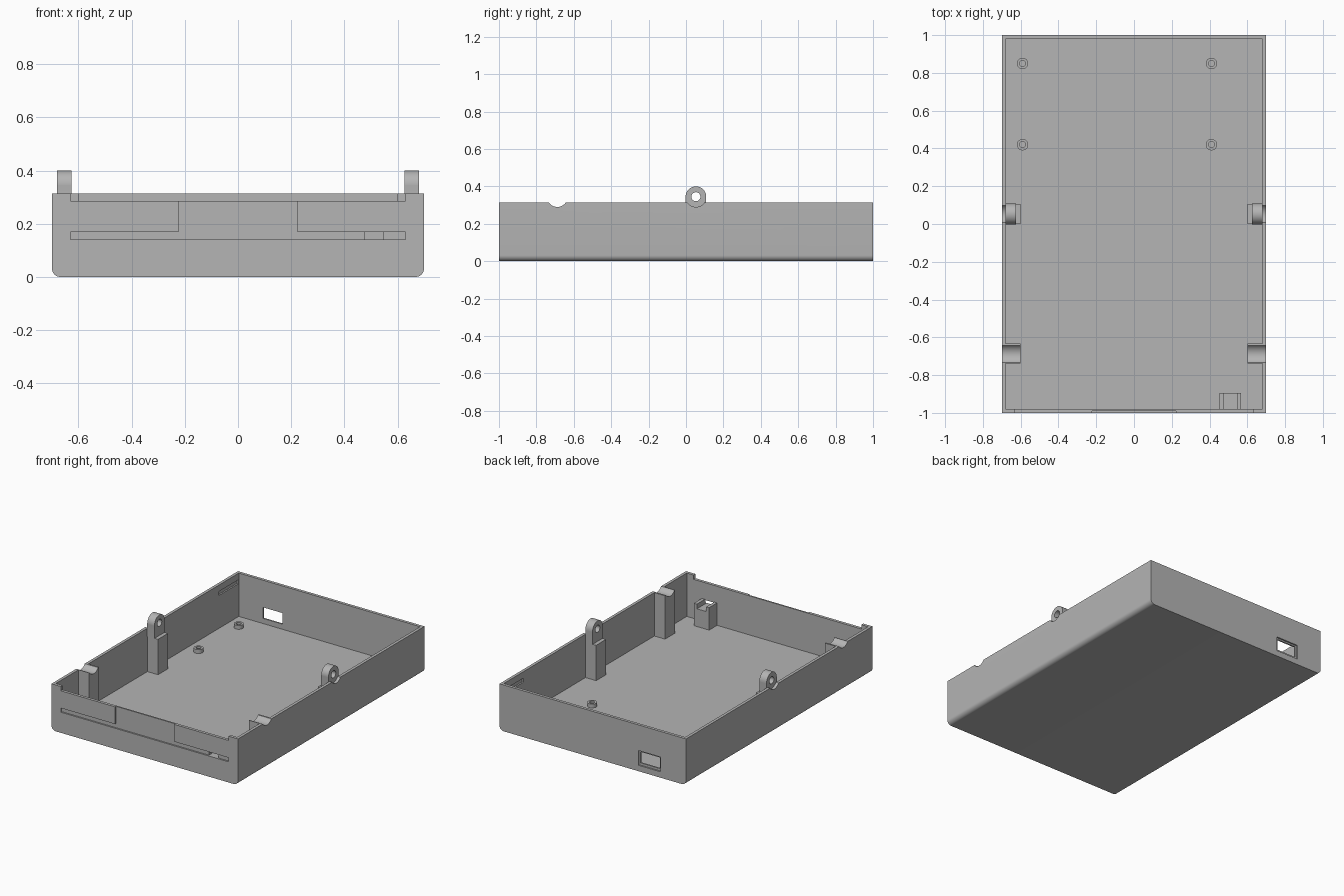
import bpy
import bmesh
import math
from mathutils import Matrix, Vector

start_cube = bpy.data.objects.get("Cube")
if start_cube:
    bpy.data.objects.remove(start_cube, do_unlink=True)

grey = bpy.data.materials.new("plain grey")
grey.use_nodes = True
grey.diffuse_color = (0.46, 0.46, 0.46, 1)
grey.node_tree.nodes["Principled BSDF"].inputs["Base Color"].default_value = grey.diffuse_color

HALF_X, HALF_Y, RIM = 0.70, 1.0, 0.314
WALL, FLOOR = 0.02, 0.02
PIVOT_Z, PIVOT_R = 0.345, 0.055
HINGE_Y, REST_Y = 0.053, -0.688


def finish(name, bm):
    bmesh.ops.recalc_face_normals(bm, faces=bm.faces)
    mesh = bpy.data.meshes.new(name)
    bm.to_mesh(mesh)
    bm.free()
    mesh.materials.append(grey)
    obj = bpy.data.objects.new(name, mesh)
    bpy.context.collection.objects.link(obj)
    return obj


def box(name, x, y, z):
    """Box from three (low, high) ranges."""
    bm = bmesh.new()
    bmesh.ops.create_cube(bm, size=1)
    lo, hi = Vector((x[0], y[0], z[0])), Vector((x[1], y[1], z[1]))
    for v in bm.verts:
        v.co = (lo + hi) / 2 + v.co * (hi - lo)
    return finish(name, bm)


def rod(name, centre, radius, length, along_x=False, sides=40):
    bm = bmesh.new()
    turn = Matrix.Rotation(math.pi / 2, 4, "Y") if along_x else Matrix()
    bmesh.ops.create_cone(bm, cap_ends=True, segments=sides, radius1=radius, radius2=radius,
                          depth=length, matrix=Matrix.Translation(centre) @ turn)
    return finish(name, bm)


def activate(obj):
    bpy.ops.object.select_all(action="DESELECT")
    obj.select_set(True)
    bpy.context.view_layer.objects.active = obj


def combine(obj, other, operation="DIFFERENCE"):
    """Apply a boolean and drop the helper."""
    other.hide_render = True
    mod = obj.modifiers.new("cut", "BOOLEAN")
    mod.operation, mod.solver, mod.object = operation, "EXACT", other
    activate(obj)
    bpy.ops.object.modifier_apply(modifier=mod.name)
    bpy.data.objects.remove(other, do_unlink=True)


def smooth(obj):
    activate(obj)
    bpy.ops.object.shade_smooth_by_angle(angle=math.radians(30))


def mirror(obj):
    obj.modifiers.new("mirror", "MIRROR").use_axis = (True, False, False)


# Tray: solid with rounded long bottom edges, then hollowed
tray = box("tray", (-HALF_X, HALF_X), (-HALF_Y, HALF_Y), (0, RIM))
bm = bmesh.new()
bm.from_mesh(tray.data)
long_edges = [e for e in bm.edges if all(v.co.z < 0.01 for v in e.verts)
              and abs(e.verts[0].co.y - e.verts[1].co.y) > 1]
bmesh.ops.bevel(bm, geom=long_edges, offset=0.032, segments=8, profile=0.5, affect="EDGES")
bm.to_mesh(tray.data)
bm.free()
inner_x, inner_y = HALF_X - WALL, HALF_Y - WALL
combine(tray, box("hollow", (-inner_x, inner_x), (-inner_y, inner_y), (FLOOR, 0.5)))

# Front wall: lowered rim, shallow slot and panel, small opening
combine(tray, box("rim_gap", (-0.63, 0.63), (-1.1, -0.9), (0.285, 0.5)))
combine(tray, box("slot", (-0.63, 0.63), (-1.1, -0.99), (0.14, 0.168)))
combine(tray, box("panel", (-0.223, 0.223), (-1.1, -0.99), (0.15, 0.4)))
combine(tray, box("opening", (0.475, 0.545), (-1.1, -0.9), (0.14, 0.168)))

# Back wall: port opening with a wider outer recess
combine(tray, box("port_recess", (-0.508, -0.342), (0.99, 1.1), (0.04, 0.14)))
combine(tray, box("port", (-0.497, -0.353), (0.9, 1.1), (0.055, 0.13)))

# Side walls: inner grooves near the back and round rim notches
for side in (-1, 1):
    groove_x = sorted((side * 0.6, side * 0.69))
    combine(tray, box("groove", groove_x, (0.77, 0.975), (0.243, 0.27)))
    for y in (HINGE_Y, REST_Y):
        combine(tray, rod("notch", (side * 0.7, y, PIVOT_Z), PIVOT_R, 0.1, True))
smooth(tray)

# Hinge posts with an eyelet on top
post = box("hinge_post", (0.6, inner_x), (0, 0.106), (FLOOR, 0.26))
mirror(post)
eyelet = box("hinge_eyelet", (0.626, inner_x), (HINGE_Y - PIVOT_R, HINGE_Y + PIVOT_R), (0.26, PIVOT_Z))
eyelet_x = (0.626 + inner_x) / 2
combine(eyelet, rod("round_top", (eyelet_x, HINGE_Y, PIVOT_Z), PIVOT_R, inner_x - 0.626, True), "UNION")
combine(eyelet, rod("pin_hole", (eyelet_x, HINGE_Y, PIVOT_Z), 0.024, 0.2, True))
smooth(eyelet)
mirror(eyelet)

# Front posts with a round cradle on top
rest = box("cradle_post", (0.6, inner_x), (-0.738, -0.632), (FLOOR, RIM))
combine(rest, rod("cradle", (0.64, REST_Y, PIVOT_Z), PIVOT_R, 0.3, True))
smooth(rest)
mirror(rest)

# Small channelled block behind the front opening
block = box("switch_block", (0.453, 0.567), (-inner_y, -0.895), (FLOOR, 0.172))
combine(block, box("channel", (0.475, 0.545), (-1.1, -0.8), (0.14, 0.3)))

# Board standoffs
for x in (-0.59, 0.41):
    for y in (0.42, 0.85):
        standoff = rod("standoff", (x, y, 0.033), 0.03, 0.026)
        combine(standoff, rod("screw_hole", (x, y, 0.033), 0.016, 0.1))
        smooth(standoff)
